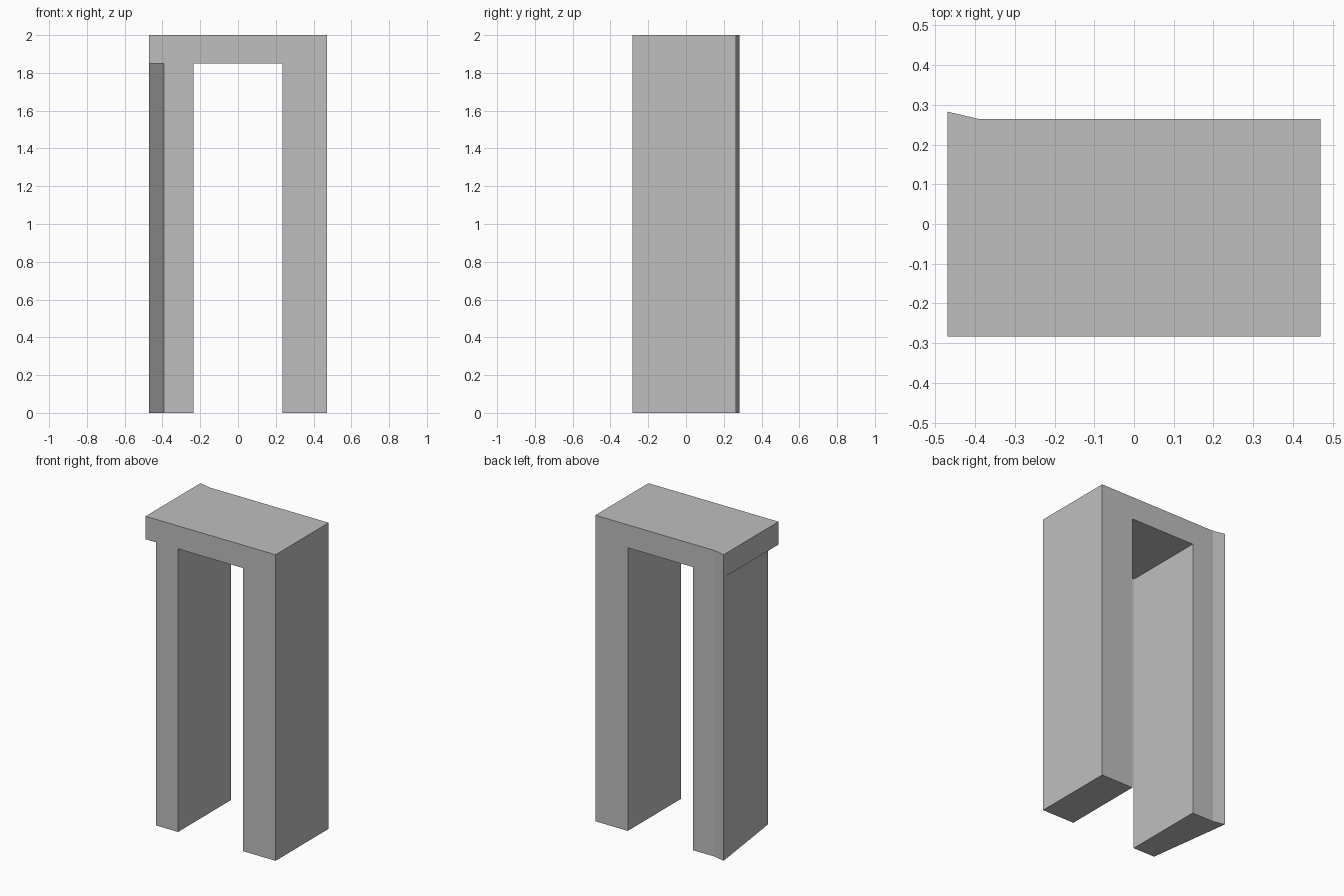
import bpy
import bmesh

default = bpy.data.objects.get("Cube")
if default:
    bpy.data.objects.remove(default, do_unlink=True)

HALF_W, HALF_D, HEIGHT = 0.47, 0.283, 2.0
BACK = 0.265        # main back plane, behind which one corner flares
STEP_X = -0.393     # where the flare and the tapered leg begin
OPEN_X, OPEN_Z = 0.235, 1.85

stone = bpy.data.materials.new("plain grey")
stone.use_nodes = True
GREY = (0.52, 0.52, 0.52, 1.0)
stone.diffuse_color = GREY
stone.node_tree.nodes["Principled BSDF"].inputs["Base Color"].default_value = GREY


def prism(name, outline, z0, z1):
    """Upright solid over a plan outline."""
    bm = bmesh.new()
    base = bm.faces.new([bm.verts.new((x, y, z0)) for x, y in outline])
    ext = bmesh.ops.extrude_face_region(bm, geom=[base])
    top = [v for v in ext["geom"] if isinstance(v, bmesh.types.BMVert)]
    bmesh.ops.translate(bm, verts=top, vec=(0, 0, z1 - z0))
    bmesh.ops.recalc_face_normals(bm, faces=bm.faces)
    mesh = bpy.data.meshes.new(name)
    bm.to_mesh(mesh)
    bm.free()
    mesh.materials.append(stone)
    obj = bpy.data.objects.new(name, mesh)
    bpy.context.collection.objects.link(obj)
    return obj


def carve(target, cutter):
    """Subtract a cutter and discard it."""
    cutter.hide_render = True
    mod = target.modifiers.new(cutter.name, "BOOLEAN")
    mod.operation = "DIFFERENCE"
    mod.solver = "EXACT"
    mod.object = cutter
    bpy.context.view_layer.objects.active = target
    bpy.ops.object.modifier_apply(modifier=mod.name)
    bpy.data.objects.remove(cutter, do_unlink=True)


# Full block with the flared back corner
frame = prism("door_frame", [(-HALF_W, -HALF_D), (HALF_W, -HALF_D), (HALF_W, BACK),
                             (STEP_X, BACK), (-HALF_W, HALF_D)], 0, HEIGHT)

# Doorway through the middle
carve(frame, prism("doorway_cutter", [(-OPEN_X, -1), (OPEN_X, -1), (OPEN_X, 1), (-OPEN_X, 1)],
                   -1, OPEN_Z))

# Slanted outer side of one leg, leaving the lintel overhanging
dx, dy = (-HALF_W - STEP_X) / 10, HALF_D / 5
carve(frame, prism("leg_taper_cutter", [(STEP_X - dx, -HALF_D - dy), (-HALF_W + dx, HALF_D + dy),
                                        (-1, HALF_D + dy), (-1, -HALF_D - dy)], -1, OPEN_Z))
